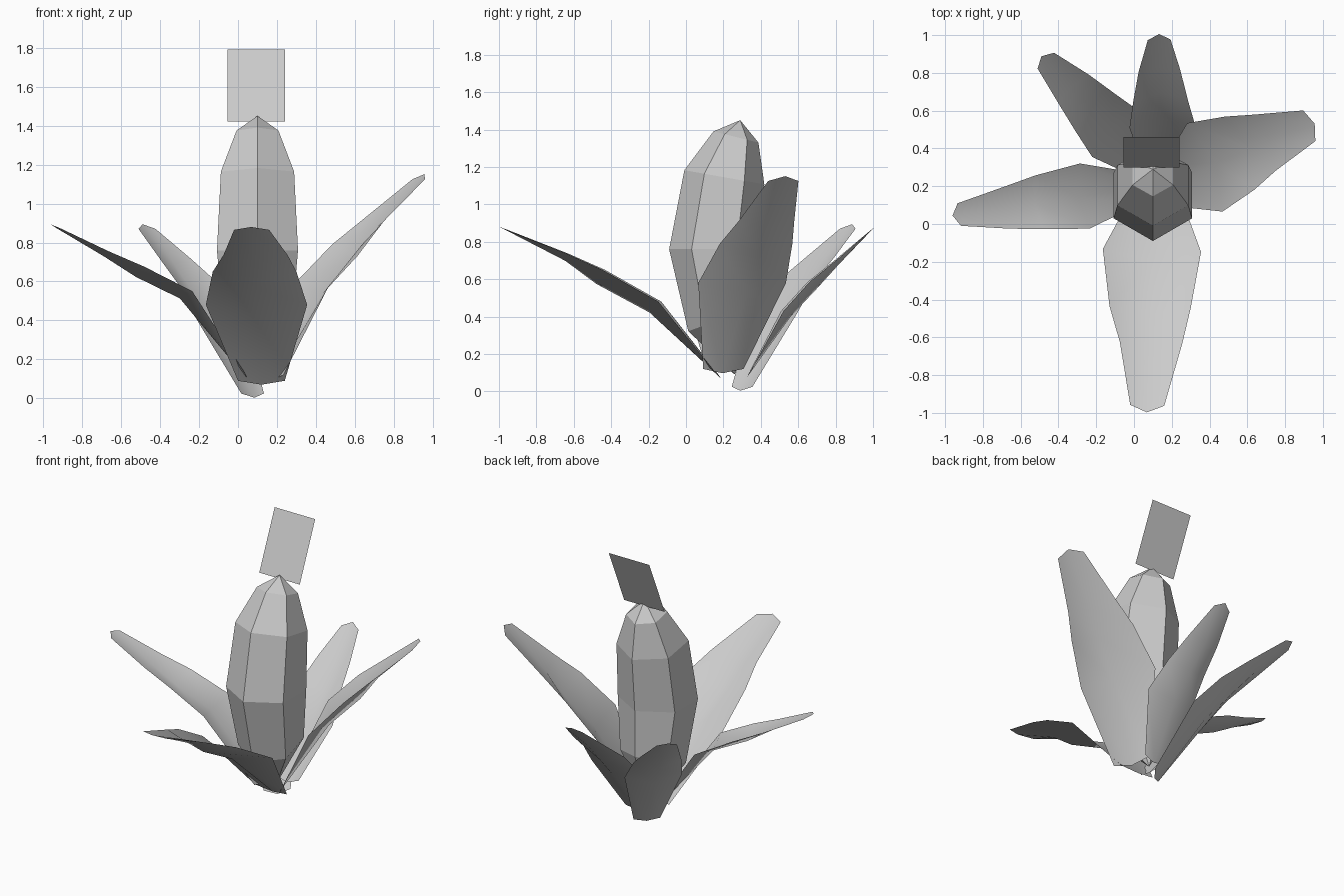
import bpy
from math import sin, cos, pi, radians
from mathutils import Vector

if "Cube" in bpy.data.objects:
    bpy.data.objects.remove(bpy.data.objects["Cube"])


def make(name, verts, faces, smooth=False):
    mesh = bpy.data.meshes.new(name)
    mesh.from_pydata([tuple(v) for v in verts], [], faces)
    mesh.polygons.foreach_set("use_smooth", [smooth] * len(mesh.polygons))
    mesh.update()
    obj = bpy.data.objects.new(name, mesh)
    bpy.context.collection.objects.link(obj)
    return obj


# Bud: six-sided rings (centre y, centre z, radius, tilt) between two points
rings = [(0.20, 0.39, 0.20, -20), (0.15, 0.76, 0.24, 0),
         (0.205, 1.145, 0.217, 10), (0.267, 1.36, 0.124, 14)]
verts = []
for cy, cz, r, tilt in rings:
    t = radians(tilt)
    for i in range(6):
        a = -pi / 2 + i * pi / 3
        y = r * sin(a)
        verts.append((0.10 + r * cos(a), cy + y * cos(t), cz - y * sin(t)))
faces = [(k * 6 + i, k * 6 + (i + 1) % 6, k * 6 + 6 + (i + 1) % 6, k * 6 + 6 + i)
         for k in range(len(rings) - 1) for i in range(6)]
verts += [(0.10, 0.26, 0.09), (0.10, 0.29, 1.45)]
low, top = len(verts) - 2, len(verts) - 1
faces += [((i + 1) % 6, i, low) for i in range(6)]
faces += [(18 + i, 18 + (i + 1) % 6, top) for i in range(6)]
make("bud", verts, faces)

# Leaves share widths, cupping and the rounded ends
HALF_WIDTH = (0.12, 0.26, 0.215, 0.165, 0.09)
CUP = (0.0, 0.08, 0.085, 0.04, 0.0)
EXTEND = (-0.025, 0, 0, 0, 0.04)


def leaf(name, scale, path):
    pts = [Vector(p) for p in path]
    heading = pts[4] - pts[1]
    heading.z = 0
    side = heading.normalized().cross(Vector((0, 0, 1)))
    verts = []
    for i, p in enumerate(pts):
        along = (pts[min(i + 1, 4)] - pts[max(i - 1, 0)]).normalized()
        normal = side.cross(along)
        mid = p - normal * CUP[i] * scale + along * EXTEND[i]
        w = side * HALF_WIDTH[i] * scale
        verts += [p - w, mid, p + w]
    faces = [(3 * i + j, 3 * i + j + 1, 3 * i + j + 4, 3 * i + j + 3)
             for i in range(4) for j in range(2)]
    make(name, verts, faces, smooth=True)


leaf("front_leaf", 1.0, [(0.12, 0.17, 0.09), (0.095, -0.14, 0.48),
     (0.085, -0.44, 0.65), (0.09, -0.63, 0.735), (0.07, -0.96, 0.865)])
leaf("right_leaf", 0.97, [(0.19, 0.20, 0.12), (0.375, 0.30, 0.58),
     (0.56, 0.375, 0.79), (0.69, 0.43, 0.91), (0.928, 0.52, 1.125)])
leaf("back_leaf", 0.67, [(0.12, 0.34, 0.10), (0.15, 0.515, 0.43),
     (0.14, 0.655, 0.585), (0.135, 0.81, 0.71), (0.133, 0.975, 0.85)])
leaf("back_left_leaf", 0.67, [(0.075, 0.30, 0.025), (-0.095, 0.475, 0.42),
     (-0.205, 0.59, 0.59), (-0.32, 0.715, 0.715), (-0.467, 0.865, 0.87)])
leaf("left_leaf", 0.67, [(0.03, 0.19, 0.12), (-0.26, 0.148, 0.55),
     (-0.50, 0.115, 0.675), (-0.68, 0.085, 0.755), (-0.925, 0.05, 0.875)])

# Flat card leaning back above the bud tip
make("top_card", [(-0.055, 0.30, 1.42), (0.24, 0.30, 1.42),
                  (0.24, 0.46, 1.79), (-0.055, 0.46, 1.79)], [(0, 1, 2, 3)])
